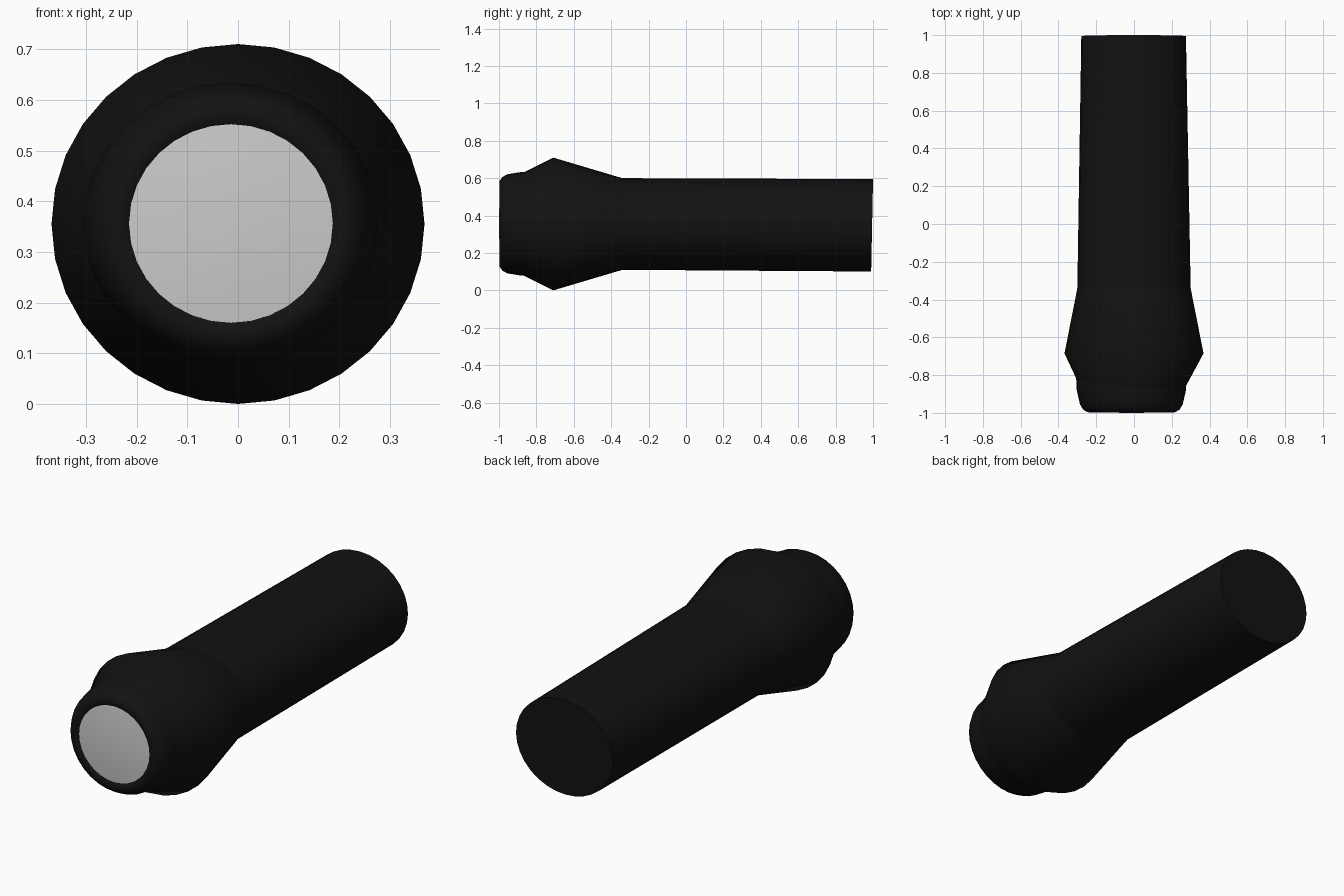
import bpy, bmesh, math

if "Cube" in bpy.data.objects:
    bpy.data.objects.remove(bpy.data.objects["Cube"])

SIDES = 32
black = bpy.data.materials.new("black")
black.diffuse_color = (0.006, 0.006, 0.006, 1)
black.use_nodes = True
black.node_tree.nodes["Principled BSDF"].inputs["Base Color"].default_value = black.diffuse_color


def loft(name, rings, angle, mat=None, cap_first=True, cap_last=True):
    """Skin elliptical rings (y, rx, rz, cx, cz, bow, tilt) along y."""
    bm = bmesh.new()
    loops = []
    for y, rx, rz, cx, cz, bow, tilt in rings:
        loop = []
        for i in range(SIDES):
            a = 2 * math.pi * i / SIDES
            s, c = math.sin(a), math.cos(a)
            loop.append(bm.verts.new((cx + rx * c, y - bow * s * s + tilt * s, cz + rz * s)))
        loops.append(loop)
    for p, q in zip(loops, loops[1:]):
        for i in range(SIDES):
            j = (i + 1) % SIDES
            bm.faces.new((p[i], p[j], q[j], q[i]))
    if cap_first:
        bm.faces.new(loops[0])
    if cap_last:
        bm.faces.new(loops[-1])
    bmesh.ops.recalc_face_normals(bm, faces=bm.faces)
    me = bpy.data.meshes.new(name)
    bm.to_mesh(me)
    bm.free()
    ob = bpy.data.objects.new(name, me)
    bpy.context.collection.objects.link(ob)
    if mat:
        me.materials.append(mat)
    bpy.ops.object.select_all(action='DESELECT')
    ob.select_set(True)
    bpy.context.view_layer.objects.active = ob
    bpy.ops.object.shade_smooth_by_angle(angle=math.radians(angle))
    return ob


# handle: slightly tapering tube with a tilted end
loft("handle", [
    (-0.34, 0.300, 0.245, 0, 0.355, 0, 0),
    (0.995, 0.277, 0.247, -0.002, 0.348, 0, 0.005),
], 40, black, cap_first=False)

# bulging head collar
loft("head", [
    (-0.97, 0.225, 0.225, -0.01, 0.355, 0.0, 0),
    (-0.685, 0.368, 0.355, 0, 0.355, 0.025, 0),
    (-0.34, 0.300, 0.245, 0, 0.355, 0, 0),
], 60, black, cap_last=False)

# lens rim: rounded front band, slightly off centre
CX, CZ = -0.014, 0.356
loft("lens_rim", [
    (-0.78, 0.294, 0.282, CX, CZ, 0, 0),
    (-0.88, 0.289, 0.277, CX, CZ, 0, 0),
    (-0.955, 0.272, 0.265, CX, CZ, 0, 0),
    (-0.982, 0.256, 0.250, CX, CZ, 0, 0),
    (-0.996, 0.234, 0.230, CX, CZ, 0, 0),
    (-0.998, 0.215, 0.210, CX, CZ, 0, 0),
    (-0.990, 0.201, 0.196, CX, CZ, 0, 0),
], 60, black, cap_first=False, cap_last=False)

# lens: pale, gently domed disc
loft("lens", [
    (-0.990, 0.201, 0.196, CX, CZ, 0, 0),
    (-0.996, 0.135, 0.132, CX, CZ, 0, 0),
    (-1.0, 0.05, 0.049, CX, CZ, 0, 0),
], 40, cap_first=False)
